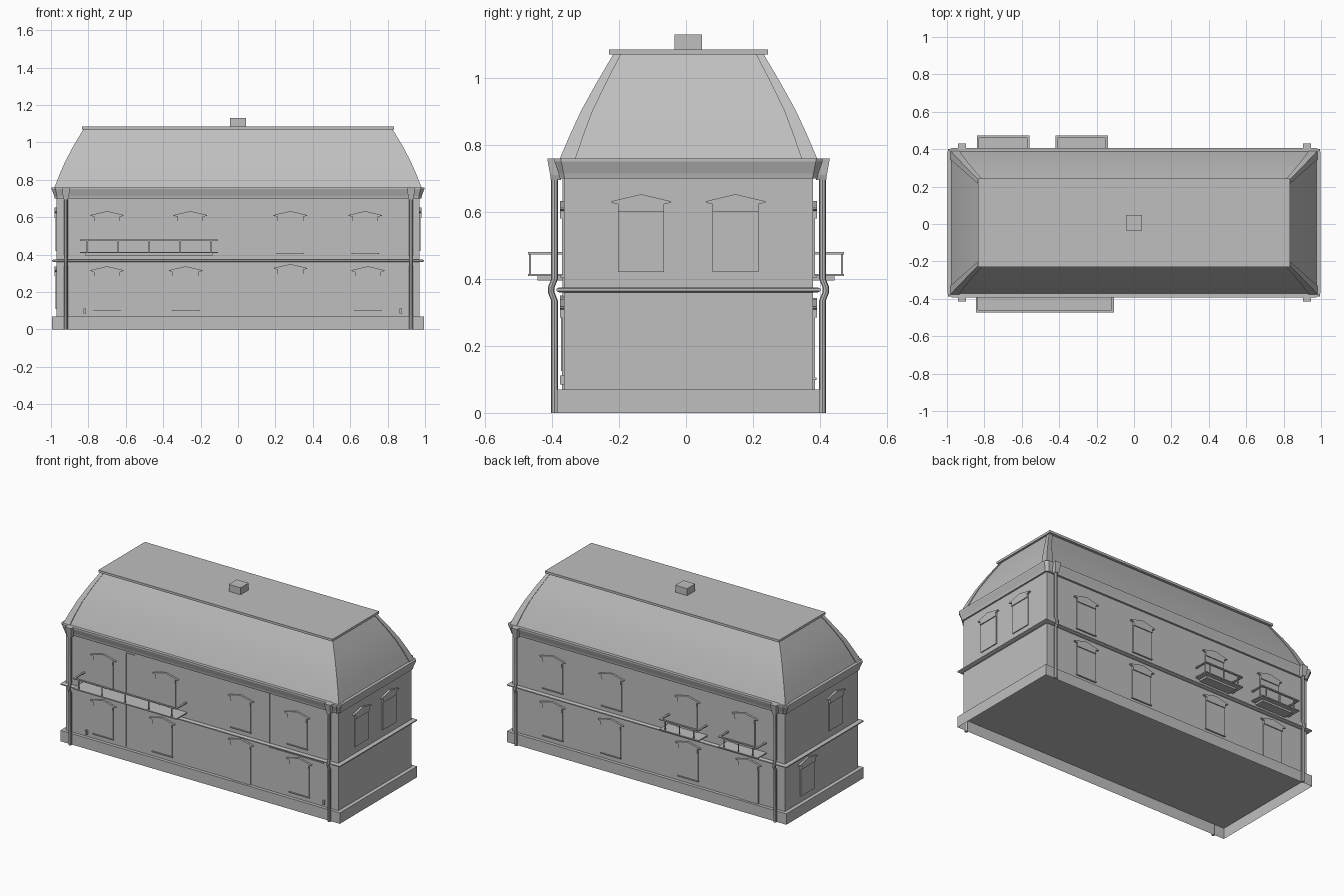
import bpy, bmesh, math

if "Cube" in bpy.data.objects:
    bpy.data.objects.remove(bpy.data.objects["Cube"])

YC = 0.0075                      # depth centre of the main block
WX, WY = 0.97, 0.372             # wall half sizes
Y0, Y1 = YC - WY, YC + WY

grey = bpy.data.materials.new("stone_grey")
grey.diffuse_color = (0.52, 0.52, 0.52, 1)
grey.use_nodes = True
grey.node_tree.nodes["Principled BSDF"].inputs["Base Color"].default_value = grey.diffuse_color


def finish(name, bm, smooth=False):
    bmesh.ops.recalc_face_normals(bm, faces=bm.faces)
    me = bpy.data.meshes.new(name)
    bm.to_mesh(me)
    bm.free()
    me.materials.append(grey)
    ob = bpy.data.objects.new(name, me)
    bpy.context.collection.objects.link(ob)
    if smooth:
        bpy.ops.object.select_all(action='DESELECT')
        ob.select_set(True)
        bpy.context.view_layer.objects.active = ob
        bpy.ops.object.shade_smooth_by_angle(angle=math.radians(35))
    return ob


def loft(name, rings, bottom=True, top=True, smooth=False):
    bm = bmesh.new()
    vr = [[bm.verts.new(p) for p in r] for r in rings]
    n = len(vr[0])
    for a, b in zip(vr, vr[1:]):
        for i in range(n):
            j = (i + 1) % n
            bm.faces.new((a[i], a[j], b[j], b[i]))
    if bottom:
        bm.faces.new(vr[0][::-1])
    if top:
        bm.faces.new(vr[-1])
    return finish(name, bm, smooth)


def rect(x0, x1, y0, y1, z, c=0.0):
    if not c:
        return [(x0, y0, z), (x1, y0, z), (x1, y1, z), (x0, y1, z)]
    return [(x0 + c, y0, z), (x1 - c, y0, z), (x1, y0 + c, z), (x1, y1 - c, z),
            (x1 - c, y1, z), (x0 + c, y1, z), (x0, y1 - c, z), (x0, y0 + c, z)]


def ring(hx, hy, z, c=0.0):
    return rect(-hx, hx, YC - hy, YC + hy, z, c)


def box(name, x0, x1, y0, y1, z0, z1):
    return loft(name, [rect(x0, x1, y0, y1, z0), rect(x0, x1, y0, y1, z1)])


def on_wall(side, u, d, z):
    return {"front": (u, Y0 - d, z), "back": (u, Y1 + d, z),
            "right": (WX + d, u, z), "left": (-WX - d, u, z)}[side]


def plate(name, side, outline, d):
    return loft(name, [[on_wall(side, u, k, z) for u, z in outline] for k in (-0.005, d)])


# Main block: hollow plinth, walls, string course, flared cornice
loft("plinth", [ring(0.995, 0.393, 0), ring(0.995, 0.393, 0.07)], bottom=False)
loft("walls", [ring(WX, WY, 0.07), ring(WX, WY, 0.71)], bottom=False, top=False)
loft("string_course", [ring(0.985, 0.386, 0.36), ring(0.995, 0.394, 0.364),
                       ring(0.995, 0.394, 0.371), ring(0.985, 0.386, 0.375)])
loft("cornice", [ring(0.98, 0.385, 0.70, 0.015), ring(0.983, 0.388, 0.715, 0.015),
                 ring(0.996, 0.40, 0.75, 0.02), ring(0.996, 0.40, 0.76, 0.02)])

# Curved mansard roof with hip trims
levels = [(0.976, 0.379, 0.76), (0.949, 0.349, 0.83), (0.918, 0.317, 0.90),
          (0.873, 0.27, 0.985), (0.822, 0.22, 1.07)]
loft("mansard_roof", [ring(*l) for l in levels], bottom=False, smooth=True)
for sx in (-1, 1):
    for sy in (-1, 1):
        rings = []
        for i, (hx, hy, z) in enumerate(levels):
            w = 0.042 - 0.006 * i
            xs = sorted((sx * (hx - w), sx * (hx + 0.005)))
            ys = sorted((YC + sy * (hy - w), YC + sy * (hy + 0.005)))
            rings.append(rect(*xs, *ys, z))
        loft("hip_trim", rings, smooth=True)
loft("roof_slab", [ring(0.834, 0.237, 1.07), ring(0.834, 0.237, 1.085)])
box("chimney", -0.042, 0.042, -0.034, 0.048, 1.085, 1.13)

# Downpipes bending around the string course, with hopper heads
for x in (-0.92, 0.925):
    for s in (-1, 1):
        rings = []
        for z, off in ((0, 0), (0.335, 0), (0.36, 0.01), (0.375, 0.01), (0.40, 0), (0.71, 0)):
            y = YC + s * (0.40 + off)
            rings.append([(x + 0.01 * math.cos(a * math.pi / 4),
                           y + 0.01 * math.sin(a * math.pi / 4), z) for a in range(8)])
        loft("downpipe", rings, smooth=True)
        hop = []
        for z, w, d in ((0.695, 0.011, 0.411), (0.71, 0.016, 0.413), (0.76, 0.021, 0.422)):
            hop.append(rect(x - w, x + w, *sorted((YC + s * 0.38, YC + s * d)), z))
        loft("pipe_hopper", hop)


# Windows and doors: raised panel, peaked lintel, sill
def opening(side, u, z0, z1, w=0.069, sill=True, kind="window", split=False):
    plate(kind + "_panel", side, [(u - w, z0), (u + w, z0), (u + w, z1), (u - w, z1)], 0.006)
    e, m = w + 0.02, z1 + 0.008
    plate(kind + "_lintel", side, [(u - w, z1 - 0.015), (u - w, m), (u - e, m + 0.005),
          (u - e, m + 0.009), (u, m + 0.03), (u + e, m + 0.009), (u + e, m + 0.005),
          (u + w, m), (u + w, z1 - 0.015)], 0.012)
    if sill:
        plate("sill", side, [(u - w - 0.004, z0 - 0.007), (u + w + 0.004, z0 - 0.007),
                             (u + w + 0.004, z0), (u - w - 0.004, z0)], 0.010)
    if split:
        plate("door_joint", side, [(u - 0.003, z0 + 0.02), (u + 0.003, z0 + 0.02),
                                   (u + 0.003, z1 - 0.01), (u - 0.003, z1 - 0.01)], 0.009)


for u in (-0.70, -0.255, 0.28, 0.68):
    opening("front", u, 0.41, 0.595, sill=u > 0)
opening("front", -0.70, 0.105, 0.30)
opening("front", -0.28, 0.105, 0.30, kind="door", split=True)
opening("front", 0.28, 0.07, 0.312, kind="door", sill=False)
opening("front", 0.695, 0.105, 0.30)
for u in (0.68, 0.26, -0.28, -0.69):
    opening("back", u, 0.41, 0.595, sill=u > 0)
for u in (0.68, 0.265, -0.285):
    opening("back", u, 0.105, 0.30)
opening("back", -0.715, 0.07, 0.305, kind="door", sill=False)
for u in (-0.134, 0.148):
    opening("right", u, 0.42, 0.615, sill=False)
opening("left", -0.134, 0.42, 0.615, sill=False)
opening("left", 0.155, 0.11, 0.30, sill=False)


# Balconies: slab, smaller support, posts and hand rail
def balcony(s, x0, x1, posts):
    wall = YC + s * (WY - 0.005)
    edge = s * 0.472

    def b(name, xa, xb, ya, yb, za, zb):
        box(name, xa, xb, min(ya, yb), max(ya, yb), za, zb)
    b("balcony_slab", x0, x1, wall, edge, 0.408, 0.415)
    b("balcony_support", x0 + 0.03, x1 - 0.03, wall, s * 0.443, 0.396, 0.408)
    b("hand_rail", x0, x1, edge, edge - s * 0.012, 0.473, 0.48)
    for x in (x0, x1 - 0.012):
        b("side_rail", x, x + 0.012, wall, edge - s * 0.012, 0.473, 0.48)
    for i in range(posts):
        x = x0 + 0.037 + (x1 - x0 - 0.074) * i / (posts - 1)
        b("rail_post", x - 0.003, x + 0.003, edge - s * 0.003, edge - s * 0.009, 0.415, 0.473)


balcony(-1, -0.845, -0.107, 5)
balcony(1, -0.84, -0.56, 3)
balcony(1, -0.42, -0.14, 3)


# Thin service conduits and taps on the front wall
def strip(u0, u1, z0, z1):
    plate("conduit", "front", [(u0, z0), (u1, z0), (u1, z1), (u0, z1)], 0.004)


strip(-0.544, -0.540, 0.08, 0.68)
strip(-0.544, -0.47, 0.68, 0.684)
strip(-0.474, -0.47, 0.684, 0.70)
strip(0.48, 0.484, 0.345, 0.70)
strip(0.48, 0.865, 0.345, 0.349)
for u in (-0.82, 0.87):
    plate("wall_tap", "front", [(u - 0.006, 0.085), (u + 0.006, 0.085),
                                (u + 0.006, 0.112), (u - 0.006, 0.112)], 0.012)
